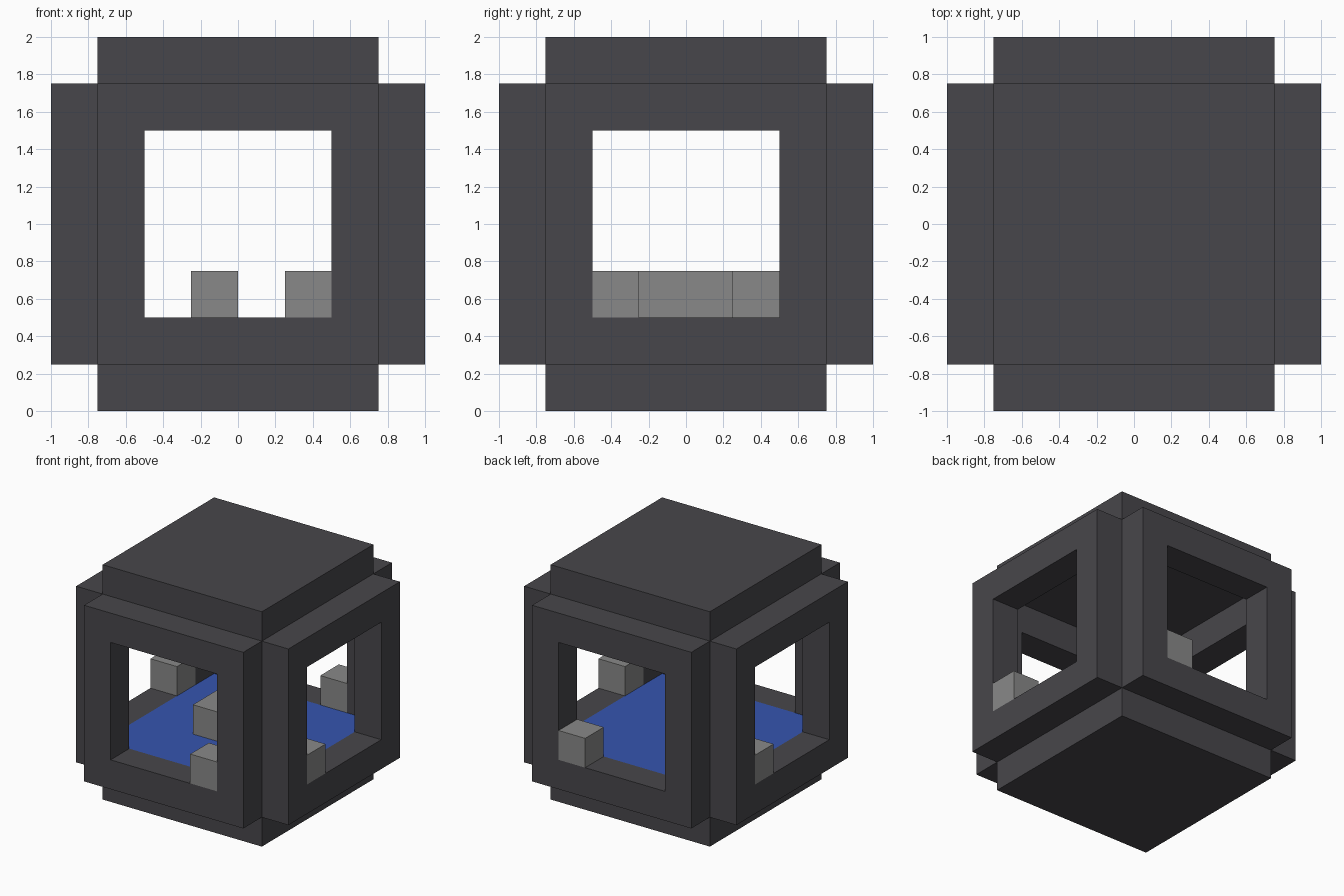
import bpy
import bmesh
from math import pi
from mathutils import Matrix

old = bpy.data.objects.get("Cube")
if old:
    bpy.data.objects.remove(old, do_unlink=True)


def material(name, r, g, b):
    mat = bpy.data.materials.new(name)
    mat.use_nodes = True
    mat.diffuse_color = (r, g, b, 1)
    bsdf = next(n for n in mat.node_tree.nodes if n.type == 'BSDF_PRINCIPLED')
    bsdf.inputs["Base Color"].default_value = (r, g, b, 1)
    return mat


CASING = material("charcoal", 0.064, 0.062, 0.070)
WATER = material("blue", 0.036, 0.091, 0.43)
STONE = material("grey", 0.25, 0.25, 0.248)


def finish(name, bm, mat):
    bmesh.ops.recalc_face_normals(bm, faces=bm.faces)
    mesh = bpy.data.meshes.new(name)
    bm.to_mesh(mesh)
    bm.free()
    mesh.materials.append(mat)
    obj = bpy.data.objects.new(name, mesh)
    bpy.context.collection.objects.link(obj)
    return obj


def box(name, low, high, mat):
    bm = bmesh.new()
    bmesh.ops.create_cube(bm, size=1)
    for v in bm.verts:
        v.co = [lo + (c + 0.5) * (hi - lo) for c, lo, hi in zip(v.co, low, high)]
    return finish(name, bm, mat)


def window_frame(name, angle, outer=0.75, inner=0.5):
    """Square ring standing on the front side, turned about z."""
    bm = bmesh.new()
    signs = [(-1, -1), (1, -1), (1, 1), (-1, 1)]
    rings = [[bm.verts.new((sx * r, y, 1 + sz * r)) for sx, sz in signs]
             for r, y in ((outer, -1), (inner, -1), (inner, -0.75), (outer, -0.75))]
    for k, ring in enumerate(rings):
        nxt = rings[(k + 1) % 4]
        for i in range(4):
            j = (i + 1) % 4
            bm.faces.new((ring[i], ring[j], nxt[j], nxt[i]))
    bmesh.ops.transform(bm, matrix=Matrix.Rotation(angle, 4, 'Z'), verts=bm.verts)
    return finish(name, bm, CASING)


# Casing: base and roof slabs with four window frames between them
box("base_slab", (-0.75, -0.75, 0), (0.75, 0.75, 0.25), CASING)
box("roof_slab", (-0.75, -0.75, 1.75), (0.75, 0.75, 2), CASING)
for k, side in enumerate(("front", "left", "back", "right")):
    window_frame(side + "_window_frame", k * pi / 2)

# Pool filling the floor up to the sills
box("pool", (-0.75, -0.75, 0.25), (0.75, 0.75, 0.5), WATER)

# One block on each sill
for name, x, y in (("front_block", 0.25, -1), ("back_block", 0.25, 0.75),
                   ("left_block", 0.75, -0.5), ("right_block", -1, 0.25)):
    box(name, (x, y, 0.5), (x + 0.25, y + 0.25, 0.75), STONE)

# Longer block in the middle of the pool
box("centre_block", (-0.25, -0.25, 0.5), (0, 0.25, 0.75), STONE)
